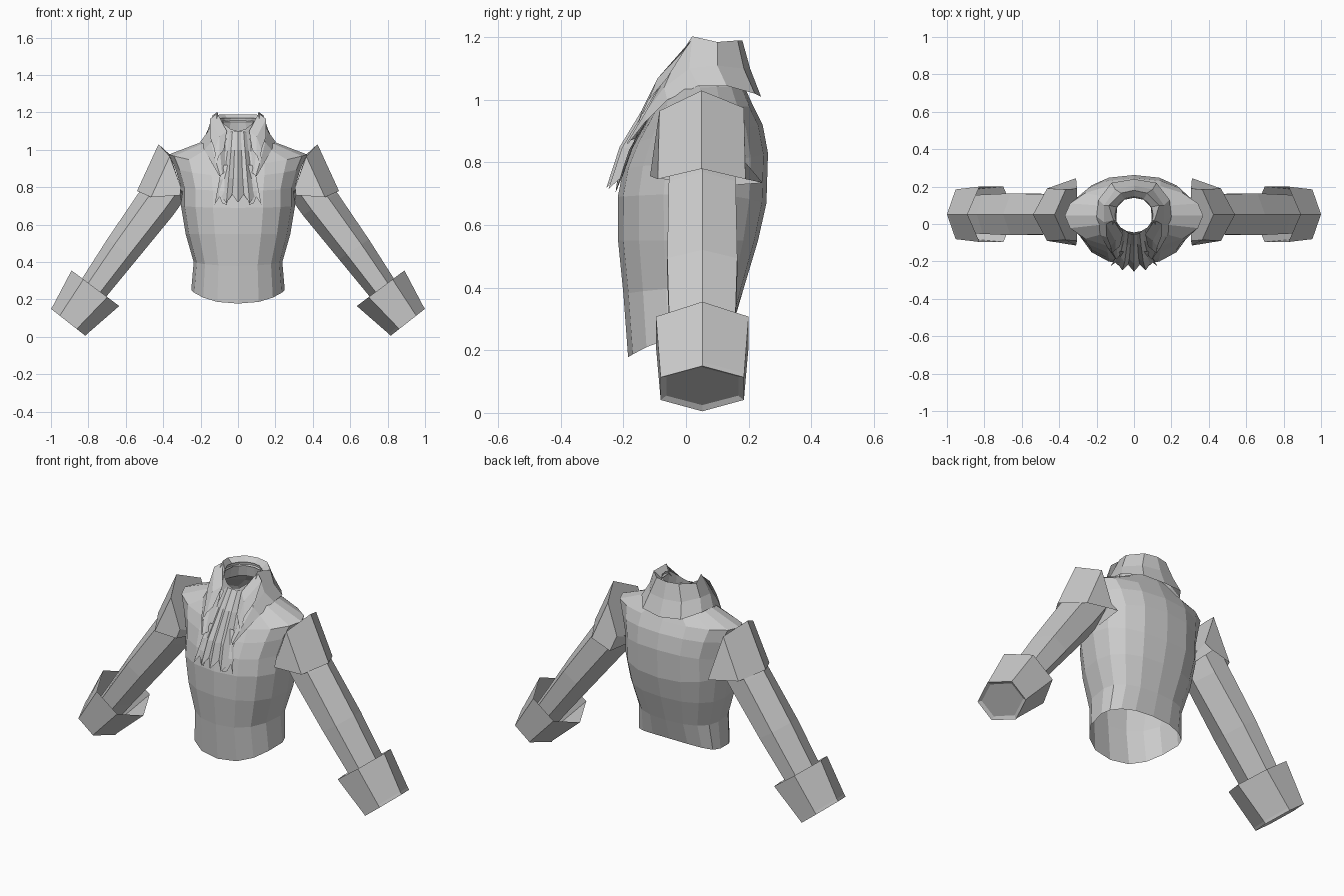
import bpy, math
from mathutils import Vector

grey = bpy.data.materials.new("cloth grey")
grey.diffuse_color = (0.6, 0.6, 0.6, 1)


def add_mesh(name, verts, faces, mirror=False):
    me = bpy.data.meshes.new(name)
    me.from_pydata([tuple(v) for v in verts], [], faces)
    me.materials.append(grey)
    ob = bpy.data.objects.new(name, me)
    bpy.context.collection.objects.link(ob)
    if mirror:
        m = ob.modifiers.new("mirror", 'MIRROR')
        m.use_clip = True
    return ob


def loft(name, rings, closed=True, cap_start=False, cap_end=False, mirror=False):
    """Skin a list of equal-length point rows."""
    n = len(rings[0])
    verts = [v for r in rings for v in r]
    faces = []
    for i in range(len(rings) - 1):
        for j in range(n if closed else n - 1):
            k = (j + 1) % n
            faces.append((i * n + j, i * n + k, (i + 1) * n + k, (i + 1) * n + j))
    if cap_start:
        faces.append(tuple(reversed(range(n))))
    if cap_end:
        faces.append(tuple(range((len(rings) - 1) * n, len(rings) * n)))
    return add_mesh(name, verts, faces, mirror)


def power(v, p):
    return math.copysign(abs(v) ** p, v)


def body_ring(zs, zf, zb, hw, yf, yb, p, sides=16, yc=0.045):
    """Oval ring whose height differs at side, front and back."""
    ring = []
    for i in range(sides):
        a = 2 * math.pi * i / sides
        c, s = power(math.cos(a), p), power(math.sin(a), p)
        y = yc + (s * (yb - yc) if s > 0 else -s * (yf - yc))
        z = zs + ((zb if s > 0 else zf) - zs) * s * s
        ring.append((hw * c, y, z))
    return ring


# Torso: open at the hem and at the neck
loft("torso", [body_ring(*r) for r in [
    (.25, .178, .28, .25, -.185, .15, .85),
    (.40, .38, .40, .237, -.20, .185, .85),
    (.55, .55, .55, .28, -.217, .23, .85),
    (.70, .69, .67, .305, -.218, .257, .85),
    (.80, .78, .83, .305, -.20, .262, .85),
    (.90, .86, .92, .335, -.165, .245, .9),
    (.975, .92, .98, .37, -.13, .215, 1.0),
    (1.04, 1.0, 1.045, .20, -.085, .185, 1.0),
    (1.08, 1.04, 1.09, .12, -.055, .155, 1.0),
    (1.17, 1.10, 1.17, .10, -.045, .145, 1.0)]])


# Arms: six-sided sections with a ridge along the top and bottom
def hex_ring(cx, cz, ux, uz, hy, side=.5, yc=.052):
    return [(cx + f * ux, yc + g * hy, cz + f * uz) for f, g in
            [(1, 0), (side, -1), (-side, -1), (-1, 0), (-side, 1), (side, 1)]]


loft("sleeve", [hex_ring(.36, .82, .092, .06, .105),
                hex_ring(.439, .71, .092, .06, .107),
                hex_ring(.62, .468, .08, .053, .112),
                hex_ring(.774, .256, .067, .044, .105),
                hex_ring(.88, .11, .06, .04, .10)], mirror=True)

loft("cuff", [hex_ring(.7625, .26, .1275, .095, .148),
              hex_ring(.898, .09, .093, .073, .134),
              hex_ring(.9075, .0775, .0925, .0725, .133),
              hex_ring(.902, .085, .078, .06, .115)], cap_end=True, mirror=True)

# Flared shoulder caps
loft("shoulder_cap", [
    [(.425, .05, 1.03), (.365, -.085, .965), (.305, -.09, .80),
     (.30, .05, .74), (.305, .19, .80), (.365, .185, .975)],
    [(.54, .05, .78), (.465, -.09, .747), (.31, -.115, .757),
     (.30, .05, .72), (.31, .245, .735), (.465, .19, .747)]],
    cap_start=True, mirror=True)

# Standing collar running down into lapels, right half mirrored
loft("collar", [
    [(0, .24, 1.01), (.12, .22, 1.02), (.19, .13, 1.045), (.20, .04, 1.045),
     (.18, -.06, 1.0), (.14, -.13, .93), (.10, -.185, .86)],
    [(0, .205, 1.10), (.10, .185, 1.10), (.16, .10, 1.11), (.16, .01, 1.10),
     (.145, -.07, 1.04), (.125, -.13, .96), (.095, -.19, .86)],
    [(0, .18, 1.19), (.07, .165, 1.19), (.135, .10, 1.185), (.11, .02, 1.203),
     (.12, -.035, 1.12), (.10, -.09, 1.03), (.085, -.18, .87)],
    [(0, .14, 1.15), (.05, .13, 1.15), (.09, .09, 1.15), (.095, .02, 1.15),
     (.085, -.03, 1.09), (.07, -.07, 1.03), (.07, -.155, .88)]],
    closed=False, mirror=True)

# Inner collar points beside the neckcloth
loft("collar_point", [
    [(.11, .02, 1.195), (.15, .0, 1.165), (.15, -.06, 1.07)],
    [(.06, -.055, 1.10), (.10, -.09, 1.07), (.125, -.12, 1.0)],
    [(.075, -.12, 1.0), (.10, -.14, .97), (.12, -.155, .92)]],
    closed=False, mirror=True)

# Pleated neckcloth fanning out down the chest
cols = 9
rows = []
for z, hw, y, depth in [(1.10, .06, -.055, .0), (1.0, .075, -.115, .006),
                        (.85, .10, -.20, .012), (.74, .125, -.237, .018)]:
    row = []
    for i in range(cols):
        f = 2 * i / (cols - 1) - 1
        fold = depth if i % 2 else -depth
        drop = (.022 if i % 2 else -.022) if z < .8 else 0
        row.append((hw * f, y + fold + .03 * f * f, z + drop - .01 * f * f))
    rows.append(row)
loft("neckcloth", rows, closed=False)

# Loose tails of the neckcloth, lying under the fan
loft("neckcloth_tail", [
    [(.03, -.15, .92), (.075, -.145, .92)],
    [(.045, -.215, .78), (.11, -.195, .78)],
    [(.06, -.225, .705), (.085, -.22, .715)]], closed=False, mirror=True)
